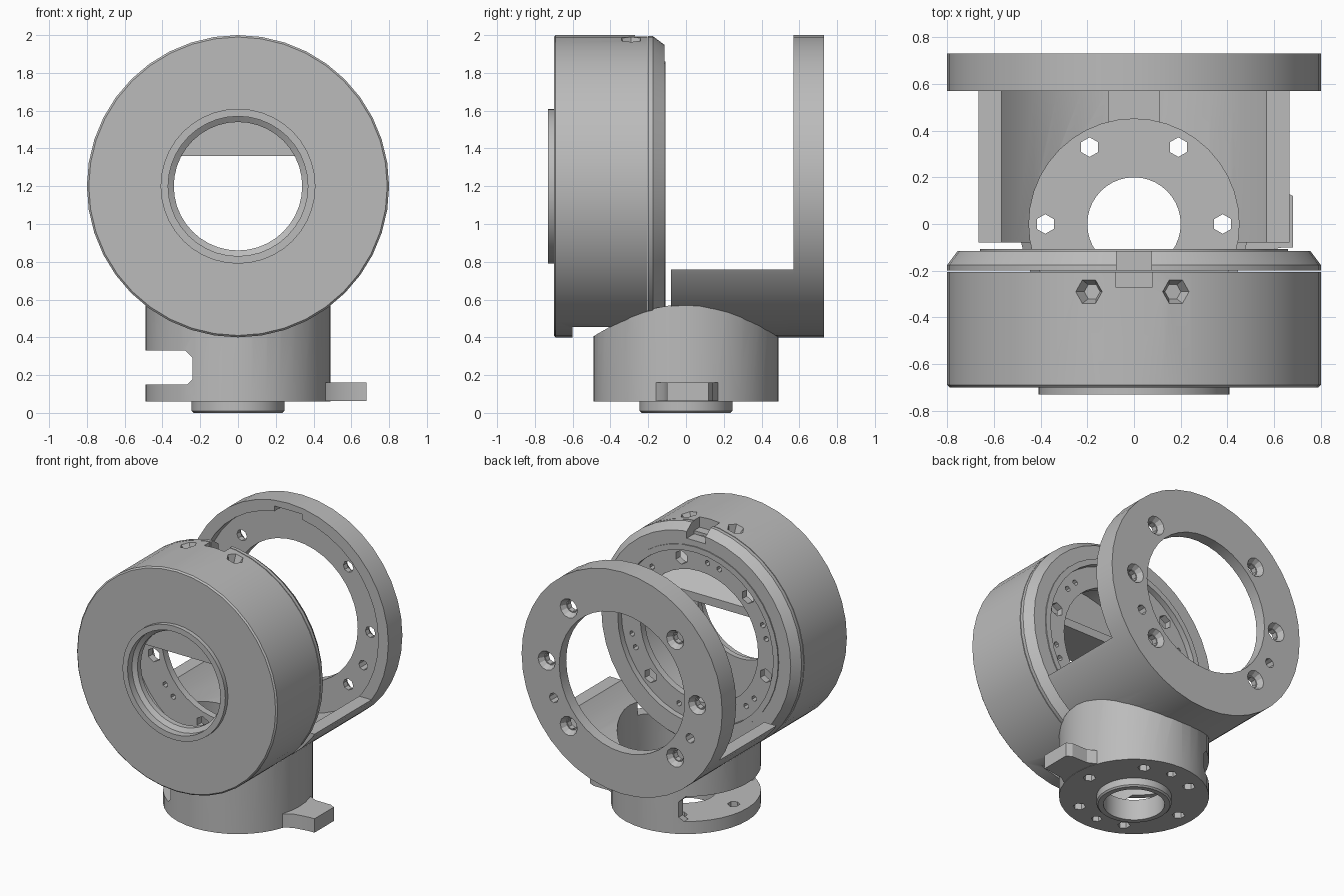
import bpy, bmesh
from math import cos, sin, pi, radians
from mathutils import Matrix, Vector

cube = bpy.data.objects.get("Cube")
if cube:
    bpy.data.objects.remove(cube, do_unlink=True)

grey = bpy.data.materials.new("plain_grey")
grey.use_nodes = True
GREY = (0.5, 0.5, 0.5, 1)
grey.diffuse_color = GREY
grey.node_tree.nodes["Principled BSDF"].inputs["Base Color"].default_value = GREY

AXIS_Z = 1.2                                   # height of the main barrel axis
BARREL = Matrix.Translation((0, 0, AXIS_Z)) @ Matrix.Rotation(-pi / 2, 4, 'X')
UPRIGHT = Matrix.Identity(4)


def make(name, bm, matrix=UPRIGHT):
    bmesh.ops.recalc_face_normals(bm, faces=bm.faces)
    bmesh.ops.transform(bm, matrix=matrix, verts=bm.verts)
    mesh = bpy.data.meshes.new(name)
    bm.to_mesh(mesh)
    bm.free()
    mesh.materials.append(grey)
    ob = bpy.data.objects.new(name, mesh)
    bpy.context.collection.objects.link(ob)
    return ob


def lathe(name, profile, matrix, steps=40):
    """Spin a closed (radius, height) outline about local z."""
    bm = bmesh.new()
    verts = [bm.verts.new((r, 0, h)) for r, h in profile]
    edges = [bm.edges.new((v, verts[i - 1])) for i, v in enumerate(verts)]
    bmesh.ops.spin(bm, geom=verts + edges, cent=(0, 0, 0), axis=(0, 0, 1),
                   angle=2 * pi, steps=steps)
    bmesh.ops.remove_doubles(bm, verts=bm.verts, dist=1e-4)
    return make(name, bm, matrix)


def prism(name, outline, depth, matrix=UPRIGHT):
    """Extrude an outline in the local xy plane up by depth."""
    bm = bmesh.new()
    face = bm.faces.new([bm.verts.new((x, y, 0)) for x, y in outline])
    new = bmesh.ops.extrude_face_region(bm, geom=[face])["geom"]
    bmesh.ops.translate(bm, vec=(0, 0, depth),
                        verts=[g for g in new if isinstance(g, bmesh.types.BMVert)])
    return make(name, bm, matrix)


def box(name, x, y, z):
    outline = [(x[0], y[0]), (x[1], y[0]), (x[1], y[1]), (x[0], y[1])]
    return prism(name, outline, z[1] - z[0], Matrix.Translation((0, 0, z[0])))


def drill(a, b, r1, r2=None, sides=8):
    """A round cutter from point a to point b."""
    a, b = Vector(a), Vector(b)
    bm = bmesh.new()
    bmesh.ops.create_cone(bm, cap_ends=True, segments=sides, radius1=r1,
                          radius2=r1 if r2 is None else r2, depth=(b - a).length)
    turn = (b - a).to_track_quat('Z', 'Y').to_matrix().to_4x4()
    return make("cutter", bm, Matrix.Translation((a + b) / 2) @ turn)


def cut(ob, *cutters):
    for c in cutters:
        c.hide_render = True
        m = ob.modifiers.new("cut", 'BOOLEAN')
        m.operation, m.solver, m.object = 'DIFFERENCE', 'EXACT', c
        bpy.context.view_layer.objects.active = ob
        bpy.ops.object.modifier_apply(modifier=m.name)
        bpy.data.objects.remove(c, do_unlink=True)


def on_barrel(radius, degrees, y):
    a = radians(degrees)
    return (radius * cos(a), y, AXIS_Z + radius * sin(a))


# Front housing: hollow drum with a raised lip round the stepped front opening
housing = lathe("front_housing", [
    (0.34, -0.66), (0.37, -0.68), (0.37, -0.73), (0.41, -0.73), (0.41, -0.7),
    (0.79, -0.7), (0.8, -0.69), (0.8, -0.205), (0.7, -0.205), (0.7, -0.62),
    (0.34, -0.62)], BARREL)
cut(housing,
    box("cutter", (-0.08, 0.08), (-0.27, -0.1), (1.92, 2.1)),
    box("cutter", (-0.3, 0.3), (-0.6, -0.4), (0.3, 0.455)))
for angle in (77, 104):
    cut(housing, drill(on_barrel(0.74, angle, -0.29), on_barrel(0.84, angle, -0.29),
                       0.035, 0.075, 6))

# Bevelled cap that closes the back of the housing
cap = lathe("housing_cap", [
    (0.47, -0.2), (0.8, -0.2), (0.8, -0.175), (0.755, -0.115), (0.66, -0.115),
    (0.66, -0.108), (0.62, -0.108), (0.62, -0.15), (0.47, -0.15)], BARREL)
cut(cap, box("cutter", (-0.075, 0.075), (-0.3, 0), (1.9, 2.1)))
for angle in range(15, 375, 60):
    cut(cap, drill(on_barrel(0.55, angle, -0.3), on_barrel(0.55, angle, 0), 0.05, sides=6))
    for side in (22, 32):
        cut(cap, drill(on_barrel(0.55, angle + side, -0.3),
                       on_barrel(0.55, angle + side, 0), 0.02, sides=6))

# Sloping shelf across the inside of the housing
side_on = Matrix(((0, 0, 1, -0.6), (1, 0, 0, 0), (0, 1, 0, 0), (0, 0, 0, 1)))
prism("inner_shelf", [(-0.63, 1.36), (-0.3, 1.36), (-0.3, 1.42), (-0.63, 1.58)],
      1.2, side_on)

# Rear ring with a recessed front and countersunk holes
ring = lathe("rear_ring", [
    (0.5, 0.65), (0.72, 0.65), (0.72, 0.57), (0.8, 0.57), (0.8, 0.73), (0.5, 0.73)], BARREL)
cut(ring, box("cutter", (-0.11, 0.11), (0.5, 0.65), (1.8, 1.95)),
    box("cutter", (-0.11, 0.11), (0.5, 0.65), (0.44, 0.6)))
for angle in (0, 45, 135, 180, 225, 315):
    cut(ring, drill(on_barrel(0.6, angle, 0.6), on_barrel(0.6, angle, 0.8), 0.04),
        drill(on_barrel(0.6, angle, 0.69), on_barrel(0.6, angle, 0.75), 0.045, 0.08, 12))
for angle in (205, 335):
    cut(ring, drill(on_barrel(0.6, angle, 0.6), on_barrel(0.6, angle, 0.8), 0.035))

# Curved arm that carries the ring over the base
arm = lathe("curved_arm", [(0.72, -0.08), (0.8, -0.08), (0.8, 0.575), (0.72, 0.575)], BARREL)
cut(arm, box("cutter", (-1, 1), (-1, 1), (0.76, 2.5)),
    drill((0, 0, 0), (0, 0, 1), 0.45, sides=40),
    box("cutter", (-0.11, 0.11), (0.3, 0.7), (0.44, 0.6)))

# Hollow base column with floor, spigot and saddle-shaped top
base = lathe("base_column", [
    (0.2, 0), (0.235, 0), (0.245, 0.01), (0.245, 0.06), (0.49, 0.06), (0.49, 0.8),
    (0.45, 0.8), (0.45, 0.15), (0.2, 0.15)], UPRIGHT)
cut(base, drill((0, -1, AXIS_Z), (0, 1, AXIS_Z), 0.795, sides=64))
for angle in range(0, 360, 30):
    x, y = 0.38 * cos(radians(angle)), 0.38 * sin(radians(angle))
    if angle % 60 == 0:
        cut(base, drill((x, y, 0), (x, y, 0.25), 0.042, sides=6))
    elif angle % 90 == 0:
        cut(base, drill((x, y, 0), (x, y, 0.11), 0.035, sides=6))

# Side window with rounded inner corners, and the front notch
window = [(-0.7, 0.15), (-0.27, 0.15), (-0.24, 0.18), (-0.24, 0.29),
          (-0.28, 0.33), (-0.7, 0.33)]
facing = Matrix.Translation((0, 0.7, 0)) @ Matrix.Rotation(pi / 2, 4, 'X')
notch = [(-0.14, 0.28), (0.14, 0.28), (0.15, 0.6), (-0.15, 0.6)]
cut(base, prism("cutter", window, 1.4, facing),
    prism("cutter", notch, 0.35, Matrix.Translation((0, -0.7, 0)) @ facing))

# Stop tab on the left of the base
prism("stop_tab", [(0.46, -0.16), (0.52, -0.12), (0.64, -0.1), (0.68, -0.1),
                   (0.68, 0.12), (0.64, 0.14), (0.52, 0.14), (0.46, 0.17)],
      0.1, Matrix.Translation((0, 0, 0.062)))

# Smooth the round walls, keep the edges sharp
bpy.ops.object.select_all(action='DESELECT')
for ob in bpy.context.collection.objects:
    if ob.type == 'MESH' and grey.name in ob.data.materials:
        ob.select_set(True)
        bpy.context.view_layer.objects.active = ob
bpy.ops.object.shade_smooth_by_angle(angle=radians(25))
